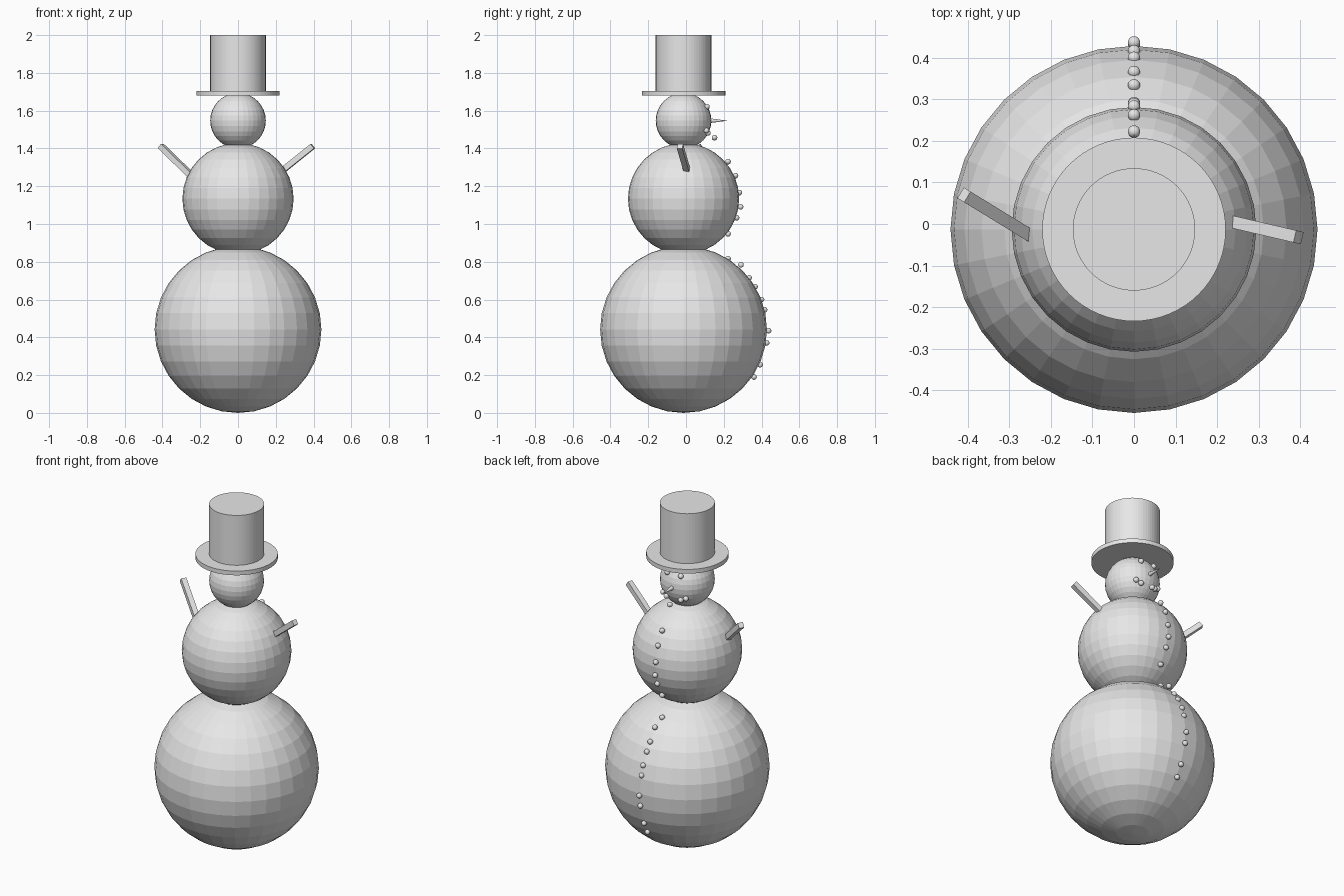
import bpy
from mathutils import Vector

if "Cube" in bpy.data.objects:
    bpy.data.objects.remove(bpy.data.objects["Cube"])

U = 0.1472        # head radius, the base unit of the figure
CY = -0.013       # y of the body axis
HEAD_Z = 1.547

grey = bpy.data.materials.new("plain_grey")
grey.diffuse_color = (0.8, 0.8, 0.8, 1)
grey.use_nodes = True
grey.node_tree.nodes["Principled BSDF"].inputs["Base Color"].default_value = grey.diffuse_color


def finish(name):
    ob = bpy.context.object
    ob.name = name
    ob.data.materials.append(grey)
    return ob


def ball(name, r, loc, seg=32, rings=16):
    bpy.ops.mesh.primitive_uv_sphere_add(segments=seg, ring_count=rings, radius=r, location=loc)
    return finish(name)


def disc(name, r, z0, z1):
    bpy.ops.mesh.primitive_cylinder_add(vertices=64, radius=r, depth=z1 - z0,
                                        location=(0, CY, (z0 + z1) / 2))
    return finish(name)


def stick(name, a, b, w):
    # square bar from a to b
    a, b = Vector(a), Vector(b)
    a -= (b - a).normalized() * 0.1      # run the inner end into the body
    d = b - a
    bpy.ops.mesh.primitive_cube_add(size=1, location=(a + b) / 2)
    ob = finish(name)
    ob.scale = (w, w, d.length)
    ob.rotation_mode = 'QUATERNION'
    ob.rotation_quaternion = d.to_track_quat('Z', 'Y')


# Three stacked snowballs
ball("lower_body", 3 * U, (0, CY, 3 * U))
ball("upper_body", 2 * U, (0, CY, 1.134))
ball("head", U, (0, CY, HEAD_Z))

# Top hat
disc("hat_brim", 1.5 * U, 1.68, 1.705)
disc("hat_crown", U, 1.70, 2.0)

# Arms
stick("left_arm", (-0.262, -0.02, 1.27), (-0.409, 0.07, 1.413), 0.03)
stick("right_arm", (0.25, 0.002, 1.295), (0.396, -0.032, 1.412), 0.03)

# Row of buttons (y, z) on the back-facing +y side
buttons = [(.36, .19), (.392, .255), (.427, .371), (.437, .435), (.416, .546), (.40, .60),
           (.366, .668), (.334, .715), (.291, .784), (.2225, .816), (.2225, .948),
           (.268, 1.033), (.289, 1.091), (.283, 1.166), (.262, 1.256), (.2225, 1.33)]
for i, (y, z) in enumerate(buttons):
    ball(f"button_{i + 1}", 0.0147, (0, y, z))

# Eyes and mouth
for s in (-1, 1):
    ball("eye", 0.0147, (s * 0.044, 0.111, 1.621))
    ball("mouth_outer", 0.0147, (s * 0.075, 0.108, 1.495))
    ball("mouth_inner", 0.0147, (s * 0.047, 0.116, 1.482))
ball("mouth_middle", 0.0147, (0, 0.151, 1.457))

# Nose pointing along +y
bpy.ops.mesh.primitive_cone_add(vertices=32, radius1=0.0147, radius2=0, depth=0.11,
                                location=(0, 0.165, HEAD_Z), rotation=(-1.570796, 0, 0))
finish("nose")
